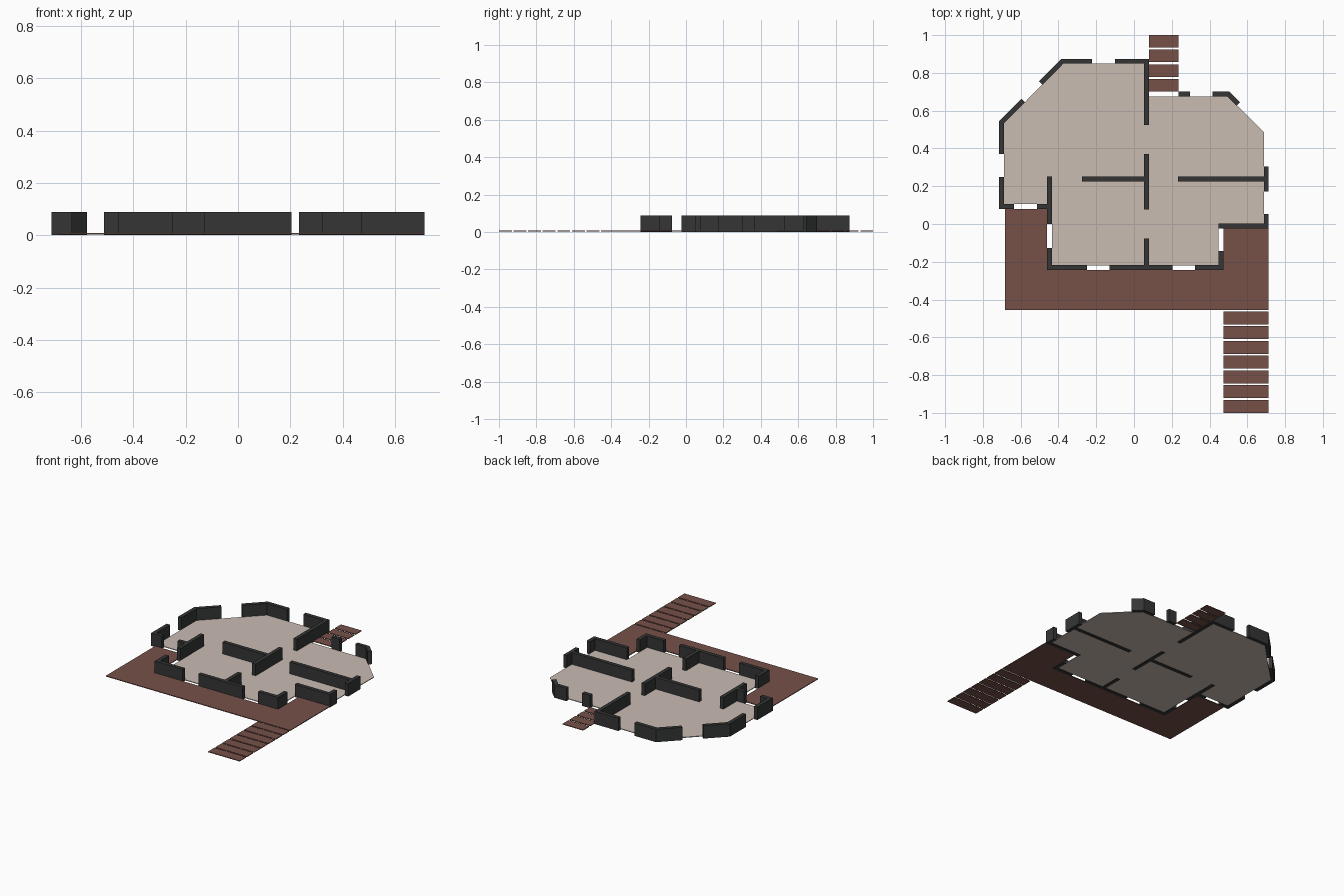
import bpy, bmesh
from mathutils import Vector

if "Cube" in bpy.data.objects:
    bpy.data.objects.remove(bpy.data.objects["Cube"])

WALL_T, WALL_H = 0.026, 0.088
SLAB_Z0, SLAB_Z1 = 0.003, 0.008


def material(name, rgb):
    m = bpy.data.materials.new(name)
    m.diffuse_color = (*rgb, 1.0)
    m.use_nodes = True
    m.node_tree.nodes["Principled BSDF"].inputs["Base Color"].default_value = m.diffuse_color
    return m


CHARCOAL = material("charcoal wall", (0.035, 0.036, 0.036))
BEIGE = material("beige floor", (0.59, 0.505, 0.45))
BROWN = material("brown timber", (0.18, 0.083, 0.066))


def prism(name, outline, z0, z1, mat):
    """Extrude a flat outline from z0 to z1."""
    bm = bmesh.new()
    face = bm.faces.new([bm.verts.new((x, y, z0)) for x, y in outline])
    top = bmesh.ops.extrude_face_region(bm, geom=[face])["geom"]
    verts = [g for g in top if isinstance(g, bmesh.types.BMVert)]
    bmesh.ops.translate(bm, verts=verts, vec=(0, 0, z1 - z0))
    bmesh.ops.recalc_face_normals(bm, faces=bm.faces)
    mesh = bpy.data.meshes.new(name)
    bm.to_mesh(mesh)
    bm.free()
    mesh.materials.append(mat)
    obj = bpy.data.objects.new(name, mesh)
    bpy.context.collection.objects.link(obj)
    return obj


def wall(name, *path):
    """Wall of constant thickness along a centre line, with mitred corners."""
    pts = [Vector(p) for p in path]
    dirs = [(b - a).normalized() for a, b in zip(pts, pts[1:])]
    norms = [Vector((-d.y, d.x)) for d in dirs]
    left, right = [], []
    for i, p in enumerate(pts):
        n0, n1 = norms[max(i - 1, 0)], norms[min(i, len(norms) - 1)]
        off = (n0 + n1) * (WALL_T / 2 / (1 + n0.dot(n1)))
        left.append(p + off)
        right.append(p - off)
    prism(name, left + right[::-1], 0, WALL_H, CHARCOAL)


def steps(name, x0, x1, y_start, pitch, depth, count):
    for i in range(count):
        y = y_start - i * pitch
        prism(f"{name}_{i + 1}", [(x0, y - depth), (x1, y - depth), (x1, y), (x0, y)],
              SLAB_Z0, SLAB_Z1, BROWN)


# House floor, bounded by the inner wall faces
prism("house_floor", [
    (-0.688, 0.107), (-0.433, 0.107), (-0.433, -0.219), (0.447, -0.219),
    (0.447, 0.0), (0.688, 0.0), (0.688, 0.486), (0.499, 0.676),
    (0.06, 0.676), (0.06, 0.85), (-0.376, 0.85), (-0.688, 0.533)],
    SLAB_Z0, SLAB_Z1, BEIGE)

# Deck wrapping round the front of the house
prism("deck", [
    (-0.683, -0.454), (0.712, -0.454), (0.712, -0.023), (0.474, -0.023),
    (0.474, -0.244), (-0.46, -0.244), (-0.46, 0.08), (-0.683, 0.08)],
    SLAB_Z0, SLAB_Z1, BROWN)

# Stepping boards at front and back
steps("front_step", 0.474, 0.712, -0.463, 0.078, 0.069, 7)
steps("back_step", 0.079, 0.235, 1.0, 0.0775, 0.066, 4)

# Outer walls
wall("left_back_corner_wall", (-0.701, 0.37), (-0.701, 0.539), (-0.586, 0.654))
wall("back_left_corner_wall", (-0.493, 0.747), (-0.380, 0.8615), (-0.222, 0.8615))
wall("back_middle_wall", (-0.10, 0.8615), (0.066, 0.8615), (0.066, 0.523))
wall("back_right_short_wall", (0.235, 0.688), (0.296, 0.688))
wall("back_right_corner_wall", (0.415, 0.688), (0.50, 0.688), (0.552, 0.636))
wall("right_wall", (0.7, 0.305), (0.7, 0.173))
wall("right_porch_wall", (0.7, 0.054), (0.7, -0.011), (0.447, -0.011))
wall("front_right_corner_wall", (0.461, -0.142), (0.461, -0.231), (0.323, -0.231))
wall("front_middle_wall", (-0.13, -0.231), (0.204, -0.231))
wall("front_left_corner_wall", (-0.249, -0.231), (-0.447, -0.231), (-0.447, -0.128))
wall("left_porch_wall", (-0.513, 0.0935), (-0.46, 0.0935))
wall("left_front_corner_wall", (-0.635, 0.0935), (-0.701, 0.0935), (-0.701, 0.248))

# Inner walls
wall("left_room_wall", (-0.447, 0.252), (-0.447, 0.0))
wall("left_cross_wall", (-0.275, 0.2385), (0.053, 0.2385))
wall("right_cross_wall", (0.233, 0.2385), (0.687, 0.2385))
wall("centre_wall", (0.066, 0.37), (0.066, 0.078))
wall("centre_front_wall", (0.066, -0.076), (0.066, -0.218))
